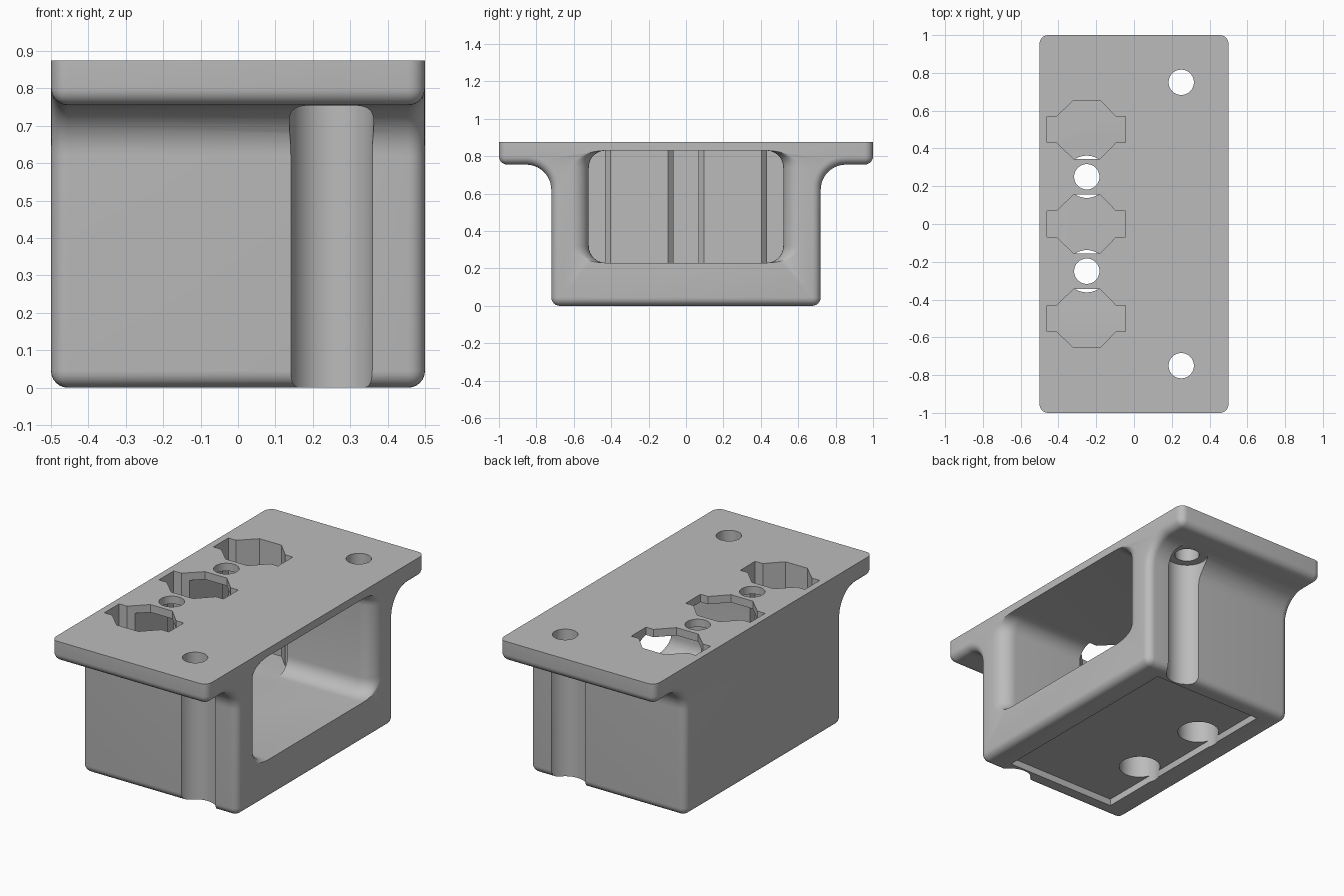
import bpy, bmesh
from math import sin, cos, pi, radians

cube = bpy.data.objects.get("Cube")
if cube:
    bpy.data.objects.remove(cube, do_unlink=True)

TOP, UNDER = 0.875, 0.755        # flange top and underside
HALF_X, HALF_Y = 0.5, 0.72       # body half sizes
ROUND = 0.045                    # outer edge rounding
FLOOR, CEILING = 0.23, 0.83      # cavity heights
BACK = -0.38                     # cavity back wall

gray = bpy.data.materials.new("plain gray")
gray.use_nodes = True
color = (0.5, 0.5, 0.5, 1)
gray.diffuse_color = color
gray.node_tree.nodes["Principled BSDF"].inputs["Base Color"].default_value = color


def loft(name, rings, finish=None):
    """Closed solid through equal rings of points."""
    bm = bmesh.new()
    loops = [[bm.verts.new(p) for p in ring] for ring in rings]
    n = len(loops[0])
    for a, b in zip(loops, loops[1:]):
        for i in range(n):
            j = (i + 1) % n
            bm.faces.new((a[i], a[j], b[j], b[i]))
    bm.faces.new(loops[0])
    bm.faces.new(loops[-1])
    bmesh.ops.recalc_face_normals(bm, faces=bm.faces)
    if finish:
        finish(bm)
    mesh = bpy.data.meshes.new(name)
    bm.to_mesh(mesh)
    bm.free()
    mesh.materials.append(gray)
    obj = bpy.data.objects.new(name, mesh)
    bpy.context.collection.objects.link(obj)
    return obj


def prism(name, outline, z0, z1):
    return loft(name, [[(x, y, z) for x, y in outline] for z in (z0, z1)])


def cylinder(name, x, y, r, z0, z1, n=48):
    ring = [(x + r * cos(2 * pi * i / n), y + r * sin(2 * pi * i / n)) for i in range(n)]
    return prism(name, ring, z0, z1)


# Body and flange: one profile with fillets, run along x
fillet = UNDER - 0.62
half = [(1, TOP), (1, UNDER)]
for i in range(11):
    t = i / 10 * pi / 2
    half.append((HALF_Y + fillet - fillet * sin(t), UNDER - fillet + fillet * cos(t)))
half.append((HALF_Y, 0))
profile = half + [(-y, z) for y, z in reversed(half)]


def round_edges(bm):
    chosen = []
    for e in bm.edges:
        a, b = (v.co for v in e.verts)
        on_top = min(a.z, b.z) > TOP - 0.01
        if abs(a.x - b.x) < 0.01:
            wanted = not on_top
        else:
            wanted = a.z < 0.01 or (abs(a.y) > 0.99 and not on_top)
        if wanted:
            chosen.append(e)
    bmesh.ops.bevel(bm, geom=chosen, offset=ROUND, offset_type='OFFSET', segments=6,
                    profile=0.5, affect='EDGES', clamp_overlap=False)
    bmesh.ops.recalc_face_normals(bm, faces=bm.faces)


body = loft("flanged_housing",
            [[(x, y, z) for y, z in profile] for x in (-HALF_X, HALF_X)], round_edges)

cutters = []


# Side cavity with rounded corners and a mouth flared sideways
def cavity_ring(x, flare, corner=0.09, steps=8):
    ring = []
    for sy, sz in ((1, 1), (-1, 1), (-1, -1), (1, -1)):
        for i in range(steps + 1):
            t = i / steps * pi / 2
            if sy != sz:
                t = pi / 2 - t
            y = 0.52 - corner + (corner + flare) * cos(t)
            z = 0.3 - corner + corner * sin(t)
            ring.append((x, sy * y, (FLOOR + CEILING) / 2 + sz * z))
    return ring


mouth = 0.09
rings = [cavity_ring(BACK, 0)]
for i in range(9):
    t = i / 8 * pi / 2
    rings.append(cavity_ring(HALF_X - mouth + mouth * sin(t), mouth * (1 - cos(t))))
rings.append(cavity_ring(HALF_X + 0.1, mouth))
cutters.append(loft("side_cavity", rings))

# Three eight-sided pockets with end tabs
upper = [(-0.46, 0.068), (-0.41, 0.068), (-0.32, 0.155),
         (-0.18, 0.155), (-0.095, 0.068), (-0.046, 0.068)]
pocket = upper + [(x, -y) for x, y in reversed(upper)]
for yc in (-0.5, 0, 0.5):
    cutters.append(prism("pocket", [(x, y + yc) for x, y in pocket], FLOOR + 0.0003, 1))

# Shallow recess underneath
cutters.append(prism("base_recess",
                     [(-0.355, -0.625), (0.355, -0.625), (0.355, 0.625), (-0.355, 0.625)],
                     -0.1, 0.04))

# Screw holes, wide lower bores and end grooves on both sides
for s in (-1, 1):
    cutters.append(cylinder("inner_screw_hole", -0.25, 0.25 * s, 0.067, 0.7, 1))
    cutters.append(cylinder("inner_bore", -0.25, 0.25 * s, 0.112, -0.1, 0.3))
    cutters.append(cylinder("end_groove", 0.25, 0.75 * s, 0.113, -0.1, UNDER - 0.001))
    cutters.append(cylinder("end_screw_hole", 0.25, 0.75 * s, 0.067, 0.7, 1))

# Cut everything out, then discard the cutters
bpy.ops.object.select_all(action='DESELECT')
bpy.context.view_layer.objects.active = body
body.select_set(True)
for c in cutters:
    c.hide_render = True
    mod = body.modifiers.new(c.name, 'BOOLEAN')
    mod.operation = 'DIFFERENCE'
    mod.solver = 'EXACT'
    mod.object = c
    bpy.ops.object.modifier_apply(modifier=mod.name)
for c in cutters:
    bpy.data.objects.remove(c, do_unlink=True)

bpy.ops.object.shade_smooth_by_angle(angle=radians(30))
